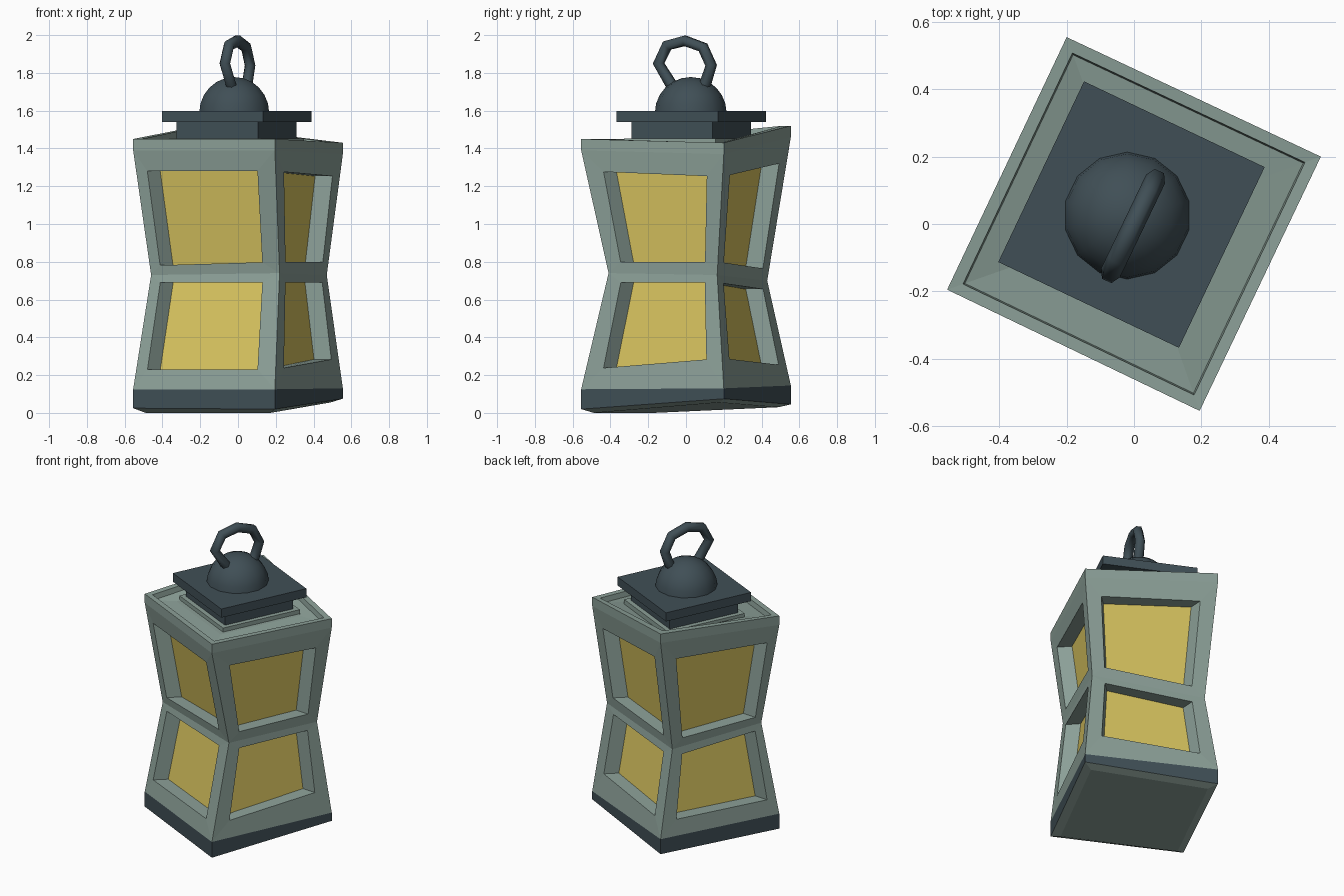
import bpy, bmesh, math
from mathutils import Vector, Matrix

if "Cube" in bpy.data.objects:
    bpy.data.objects.remove(bpy.data.objects["Cube"])

def material(name, rgb):
    m = bpy.data.materials.new(name)
    m.diffuse_color = (*rgb, 1)
    m.use_nodes = True
    m.node_tree.nodes["Principled BSDF"].inputs["Base Color"].default_value = m.diffuse_color
    return m

SAGE = material("sage frame", (0.262, 0.352, 0.314))
SLATE = material("dark slate", (0.051, 0.078, 0.093))
GLASS = material("yellow glass", (0.68, 0.546, 0.114))

def finish(name, bm, mats):
    bmesh.ops.remove_doubles(bm, verts=bm.verts, dist=0.0005)
    bmesh.ops.recalc_face_normals(bm, faces=bm.faces)
    me = bpy.data.meshes.new(name)
    bm.to_mesh(me)
    bm.free()
    for m in mats:
        me.materials.append(m)
    ob = bpy.data.objects.new(name, me)
    bpy.context.collection.objects.link(ob)
    return ob

def ring(xy, zs, s=1.0):
    return [Vector((x * s, y * s, z)) for (x, y), z in zip(xy, zs)]

# Lantern body: slightly crooked rings of four corners (left, front, right, back)
outer = [(-0.555, -0.195), (0.195, -0.555), (0.555, 0.2), (-0.2, 0.555)]
waist_xy = [(-0.46, -0.14), (0.22, -0.41), (0.47, 0.165), (-0.2, 0.43)]
rim_z = [1.45, 1.45, 1.43, 1.52]
under = ring(outer, [0.0, 0.0, 0.055, 0.03], 0.88)
base = ring(outer, [0.025, 0.02, 0.075, 0.045])
band = ring(outer, [0.125, 0.125, 0.13, 0.145])
waist = ring(waist_xy, [0.73, 0.74, 0.73, 0.70])
shoulder = ring(outer, [z - 0.06 for z in rim_z])
rim = ring(outer, rim_z)
lip = ring(outer, rim_z, 0.915)
sunk = ring(outer, [z - 0.035 for z in rim_z], 0.905)
deck = ring(outer, [1.425] * 4, 0.66)

bm = bmesh.new()
def face(pts, mi=0):
    f = bm.faces.new([bm.verts.new(p) for p in pts])
    f.material_index = mi

def strip(r0, r1, mi=0):
    for i in range(4):
        j = (i + 1) % 4
        face([r0[i], r0[j], r1[j], r1[i]], mi)

face(under)
strip(under, base)
strip(base, band, 1)
strip(shoulder, rim)
strip(rim, lip)
strip(lip, sunk)
strip(sunk, deck)
face(deck)

# Recessed window in each side of the lower and upper halves
margin = [0.08, 0.13, 0.115, 0.12]
DEPTH, INSET = 0.085, 0.035
def at_z(a, b, z):
    return a.lerp(b, (z - a.z) / (b.z - a.z))

def windows(r0, r1, z0, z1):
    for i in range(4):
        j = (i + 1) % 4
        along = Vector((outer[j][0] - outer[i][0], outer[j][1] - outer[i][1], 0)).normalized()
        inward = Vector((-along.y, along.x, 0))
        def across(zs):
            l, r = at_z(r0[i], r1[i], zs[i]), at_z(r0[j], r1[j], zs[j])
            return l.lerp(r, margin[i]), r.lerp(l, margin[j])
        (a, b), (d, c) = across(z0), across(z1)
        frame = [r0[i], r0[j], r1[j], r1[i]]
        hole = [a, b, c, d]
        pane = [p + inward * DEPTH + along * INSET * s for p, s in zip(hole, (1, -1, -1, 1))]
        for k in range(4):
            n = (k + 1) % 4
            face([frame[k], frame[n], hole[n], hole[k]])
            face([hole[k], hole[n], pane[n], pane[k]])
        face(pane, 2)

windows(band, waist, [0.23, 0.23, 0.29, 0.25], [0.69, 0.69, 0.69, 0.65])
windows(waist, shoulder, [0.78, 0.80, 0.80, 0.76], [1.28, 1.28, 1.25, 1.33])
finish("lantern_body", bm, [SAGE, SLATE, GLASS])

# Square plates stacked on the roof
def plate(name, half, z0, z1, mat):
    b = bmesh.new()
    bmesh.ops.create_cube(b, size=1, matrix=(
        Matrix.Translation((-0.0075, 0.028, (z0 + z1) / 2))
        @ Matrix.Rotation(math.radians(-25.4), 4, 'Z')
        @ Matrix.Diagonal((half * 2, half * 2, z1 - z0, 1))))
    finish(name, b, [mat])

plate("roof_slab", 0.268, 1.40, 1.452, SAGE)
plate("roof_neck", 0.238, 1.41, 1.545, SLATE)
plate("roof_cap", 0.297, 1.54, 1.598, SLATE)

# Dome: upper half of a sphere
b = bmesh.new()
bmesh.ops.create_uvsphere(b, u_segments=14, v_segments=12, radius=0.19,
                          matrix=Matrix.Translation((-0.02, 0.025, 1.588)))
bmesh.ops.delete(b, geom=[v for v in b.verts if v.co.z < 1.58], context='VERTS')
dome = finish("dome", b, [SLATE])

# Carrying handle: faceted loop swept along a short path (y, z)
path = [(-0.055, 1.70), (-0.085, 1.75), (-0.145, 1.85), (-0.10, 1.945), (-0.005, 1.97),
        (0.09, 1.935), (0.133, 1.84), (0.105, 1.75), (0.08, 1.70)]
cu = bpy.data.curves.new("handle", 'CURVE')
cu.dimensions = '3D'
cu.bevel_depth = 0.031
cu.bevel_resolution = 1
cu.use_fill_caps = True
sp = cu.splines.new('POLY')
sp.points.add(len(path) - 1)
for p, (y, z) in zip(sp.points, path):
    p.co = (y * 0.48, y, z, 1)
cu.materials.append(SLATE)
handle = bpy.data.objects.new("handle", cu)
bpy.context.collection.objects.link(handle)
bpy.context.view_layer.objects.active = handle
handle.select_set(True)
bpy.ops.object.convert(target='MESH')

# Smooth shading on the rounded parts
for ob in (dome, bpy.context.view_layer.objects.active):
    for p in ob.data.polygons:
        p.use_smooth = True
